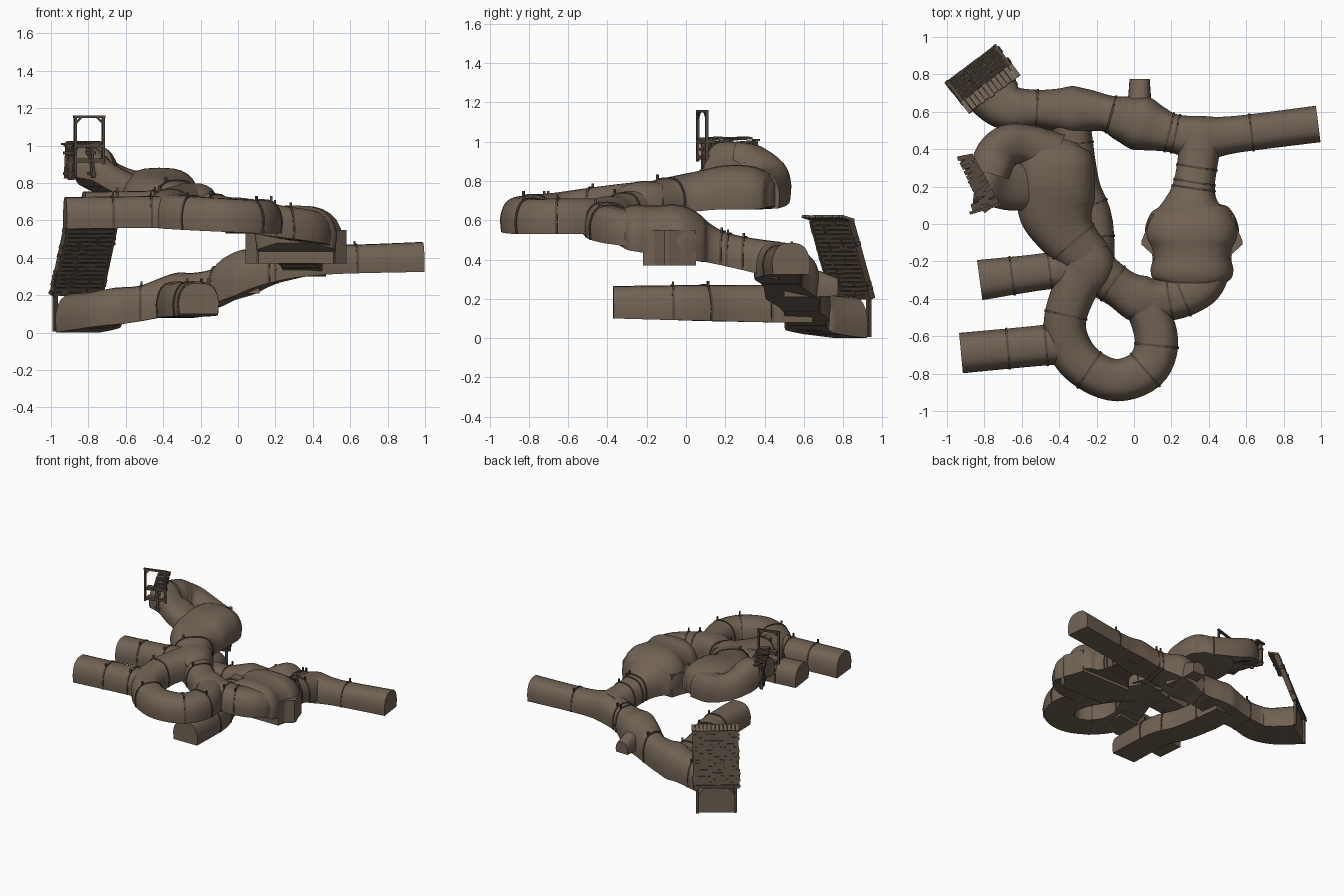
import bpy, bmesh, math, random
from mathutils import Vector, Matrix

random.seed(4)
if "Cube" in bpy.data.objects:
    bpy.data.objects.remove(bpy.data.objects["Cube"])


def material(name, rgb):
    m = bpy.data.materials.new(name)
    m.use_nodes = True
    m.diffuse_color = (*rgb, 1)
    m.node_tree.nodes["Principled BSDF"].inputs["Base Color"].default_value = (*rgb, 1)
    return m


ROCK = material("brown rock", (0.165, 0.122, 0.088))
TIMBER = material("dark timber", (0.09, 0.066, 0.048))


def finish(bm, name, mat, smooth=False):
    bmesh.ops.recalc_face_normals(bm, faces=bm.faces)
    me = bpy.data.meshes.new(name)
    bm.to_mesh(me)
    bm.free()
    me.materials.append(mat)
    ob = bpy.data.objects.new(name, me)
    bpy.context.collection.objects.link(ob)
    if smooth:
        bpy.ops.object.select_all(action='DESELECT')
        ob.select_set(True)
        bpy.context.view_layer.objects.active = ob
        bpy.ops.object.shade_smooth_by_angle(angle=math.radians(45))


def arch(bm, p, d, w, h, n=14):
    """Flat floored arch section at p, facing along d."""
    side = Vector((-d.y, d.x, 0)).normalized()
    ring = []
    for i in range(n + 1):
        a = math.pi * i / n
        c, s = math.cos(a), math.sin(a)
        u = math.copysign(abs(c) ** 0.7, c) * w
        if i in (0, n):
            u *= 0.93
        ring.append(bm.verts.new(p + side * u + Vector((0, 0, h * abs(s) ** 0.7))))
    return ring


def skin(bm, rings):
    for a, b in zip(rings, rings[1:]):
        for i in range(len(a)):
            j = (i + 1) % len(a)
            bm.faces.new((a[i], a[j], b[j], b[i]))
    bm.faces.new(rings[0])
    bm.faces.new(rings[-1])


def spline(pts, t):
    """Catmull-Rom through rows of x, y, floor height, half width, height."""
    i = min(int(t), len(pts) - 2)
    f = t - i
    a, b, c, d = (pts[max(0, min(len(pts) - 1, i + k))] for k in (-1, 0, 1, 2))
    return [0.5 * (2 * q + (r - p) * f + (2 * p - 5 * q + 4 * r - s) * f * f
                   + (3 * q - p - 3 * r + s) * f ** 3) for p, q, r, s in zip(a, b, c, d)]


def frame(pts, t):
    end = len(pts) - 1
    q = spline(pts, t)
    a, b = spline(pts, max(0, t - 0.05)), spline(pts, min(end, t + 0.05))
    d = Vector((b[0] - a[0], b[1] - a[1], 0)).normalized()
    return Vector(q[:3]), d, q[3], q[4]


def box(bm, centre, size, rot):
    mat = Matrix.Translation(centre) @ rot.to_4x4() @ Matrix.Diagonal((*size, 1))
    bmesh.ops.create_cube(bm, size=1, matrix=mat)


def tunnel(name, pts, supports=()):
    steps = 5 * (len(pts) - 1)
    bm = bmesh.new()
    skin(bm, [arch(bm, *frame(pts, i / 5)) for i in range(steps + 1)])
    finish(bm, name, ROCK, True)
    if not supports:
        return
    # timber hoops with a short peg on the roof
    bm = bmesh.new()
    for t in supports:
        p, d, w, h = frame(pts, t)
        skin(bm, [arch(bm, p + d * o, d, w + 0.005, h + 0.005) for o in (-0.006, 0.006)])
        side = Vector((-d.y, d.x, 0))
        rot = Matrix((d, side, Vector((0, 0, 1)))).transposed()
        box(bm, p + side * w * 0.5 + Vector((0, 0, h)), (0.01, 0.012, 0.04), rot)
    finish(bm, name + "_supports", TIMBER)


# Lower level
tunnel("lower_tunnel", [
    (-.86, .84, .0, .15, .21), (-.75, .69, .02, .145, .2), (-.66, .62, .04, .125, .2),
    (-.53, .615, .06, .105, .19), (-.42, .61, .08, .115, .21), (-.33, .605, .09, .135, .23),
    (-.24, .605, .11, .115, .21), (-.14, .59, .13, .1, .21), (-.06, .565, .17, .125, .235),
    (.03, .54, .2, .15, .245), (.12, .51, .24, .125, .2), (.21, .485, .27, .105, .18),
    (.36, .46, .3, .12, .19), (.55, .48, .315, .1, .155),
    (.985, .535, .325, .1, .16)], (3.1, 7.2, 10.8, 11.1, 13.2))
tunnel("lower_branch", [
    (-.34, .64, .08, .1, .2), (-.33, .45, .08, .11, .19), (-.29, .2, .085, .11, .185),
    (-.22, 0, .09, .11, .18), (-.21, -.37, .1, .11, .165)], (1.1, 2.6, 3.2))
tunnel("side_niche", [(.03, .5, .21, .09, .2), (.03, .66, .21, .065, .14),
                      (.03, .775, .215, .055, .09)])

# Middle level with the large chamber
tunnel("large_chamber", [
    (.36, .48, .3, .12, .19), (.34, .33, .34, .11, .17), (.32, .2, .37, .115, .17),
    (.31, .12, .385, .15, .2), (.31, .07, .39, .215, .24), (.31, .0, .4, .25, .27),
    (.31, -.07, .41, .255, .27), (.31, -.13, .42, .225, .255), (.31, -.19, .43, .215, .245),
    (.31, -.25, .44, .225, .24), (.31, -.3, .45, .205, .22), (.31, -.35, .48, .11, .16)],
    (1.2, 1.8, 2.1))
tunnel("chamber_passage", [
    (.41, -.23, .46, .11, .18), (.36, -.32, .48, .12, .18), (.26, -.385, .5, .115, .175),
    (.14, -.41, .52, .115, .18), (.03, -.4, .54, .13, .18), (-.08, -.34, .56, .11, .17),
    (-.25, -.22, .6, .13, .18)], (2, 2.6, 5.2))
bm = bmesh.new()
half = [(.2, -.22), (.215, -.16), (.27, -.11), (.27, -.09), (.245, -.03), (.22, .05)]
outline = half + [(-x, y) for x, y in reversed(half)]
skin(bm, [[bm.verts.new((.31 + x, y, z)) for x, y in outline] for z in (.37, .55)])
finish(bm, "chamber_pit", ROCK)

# Loop and the front galleries
tunnel("loop_tunnel", [
    (.02, -.38, .53, .11, .18), (.09, -.5, .53, .115, .18), (.12, -.65, .53, .118, .18),
    (.06, -.78, .53, .118, .18), (-.09, -.835, .54, .115, .18), (-.24, -.78, .55, .115, .18),
    (-.34, -.67, .56, .12, .18), (-.37, -.53, .58, .115, .18), (-.33, -.38, .6, .12, .18),
    (-.25, -.2, .61, .14, .19)], (2, 3, 5, 7.3))
tunnel("front_gallery", [(-.3, -.63, .56, .12, .17), (-.5, -.65, .56, .11, .17),
                         (-.925, -.69, .555, .11, .17)], (.9, 1.4))
tunnel("second_gallery", [(-.22, -.22, .61, .13, .18), (-.45, -.25, .6, .1, .16),
                          (-.825, -.3, .6, .11, .155)], (1, 1.5))
tunnel("junction_vault", [(-.25, -.37, .6, .08, .14), (-.25, -.31, .6, .13, .18),
                          (-.25, -.22, .6, .155, .2), (-.25, -.12, .61, .12, .18)])

# Upper level
tunnel("upper_chamber", [
    (-.23, -.2, .61, .13, .18), (-.35, -.07, .64, .155, .18), (-.41, .06, .65, .205, .2),
    (-.42, .2, .655, .215, .225), (-.42, .34, .655, .21, .22), (-.41, .42, .66, .18, .18),
    (-.4, .46, .67, .1, .12)], (.8,))
tunnel("upper_tunnel", [
    (-.42, .36, .66, .13, .19), (-.56, .42, .68, .11, .19), (-.67, .42, .73, .115, .19),
    (-.74, .36, .78, .115, .2), (-.77, .27, .82, .11, .18)])
tunnel("portal_tunnel", [
    (-.52, .2, .68, .13, .15), (-.66, .2, .75, .13, .15), (-.76, .21, .81, .12, .18),
    (-.85, .22, .83, .125, .17)])

# Leaning plank wall above the lower entrance
along = Vector((.8, .6, 0))
out = Vector((-.6, .8, 0))
low, high = Vector((-.865, .85, .2)), Vector((-.78, .74, .6))
up = (high - low).normalized()
rot = Matrix((along, up, along.cross(up))).transposed()
flat = Matrix((along, out, Vector((0, 0, 1)))).transposed()
bm = bmesh.new()
rows = 18
length = (high - low).length
box(bm, (low + high) / 2, (.33, length, .014), rot)
for r in range(rows):
    base = low.lerp(high, (r + .5) / rows)
    for c in range(3):
        tilt = Matrix.Rotation(random.uniform(-.06, .06), 3, 'Z')
        box(bm, base + along * ((c - 1) * .113 + random.uniform(-.01, .01)),
            (.11, .019, .03), rot @ tilt)
for s in (-1, 1):
    box(bm, (low + high) / 2 + along * s * .16, (.016, length, .035), rot)
finish(bm, "plank_wall", TIMBER)

# Crown of short boards leaning back from the wall top
bm = bmesh.new()
lean = flat @ Matrix.Rotation(-.25, 3, 'X')
for i in range(12):
    box(bm, high - out * .02 + along * (i - 5.5) * .029 + Vector((0, 0, .01)),
        (.026, random.uniform(.07, .085), .014), lean)
finish(bm, "wall_crown", ROCK)

# Timber frame around the lower entrance
bm = bmesh.new()
mouth = Vector((-.865, .847, 0))
for s in (-1, 1):
    box(bm, mouth + along * s * .14 + Vector((0, 0, .115)), (.02, .02, .22), flat)
box(bm, mouth + Vector((0, 0, .22)), (.32, .03, .022), flat)
finish(bm, "entrance_frame", TIMBER)

# Upright boards on the upper portal, topped by an uneven row of flat ones
bm = bmesh.new()
a, b = Vector((-.915, .35, .91)), Vector((-.78, .09, .91))
run = (b - a).normalized()
face = Matrix((run, Vector((-run.y, run.x, 0)), Vector((0, 0, 1)))).transposed()
for i in range(13):
    spot = a.lerp(b, i / 12)
    tilt = Matrix.Rotation(random.uniform(-.1, .1), 3, 'X')
    box(bm, spot, (.025, .016, random.uniform(.16, .19)), face @ tilt)
    turn = Matrix.Rotation(random.uniform(-.3, .3), 3, 'Z')
    box(bm, spot + face.col[1] * .015 + Vector((0, 0, random.uniform(.09, .11))),
        (.024, random.uniform(.08, .1), .012), face @ turn)
for z in (-.06, .05):
    box(bm, (a + b) / 2 + Vector((0, 0, z)), (.32, .035, .016), face)
finish(bm, "portal_boards", TIMBER)

# Hoist frame and its platform
bm = bmesh.new()
p, q = Vector((-.87, .06, 0)), Vector((-.72, .105, 0))
beam = (q - p).normalized()
turn = Matrix((beam, Vector((-beam.y, beam.x, 0)), Vector((0, 0, 1)))).transposed()
for foot in (p, q):
    box(bm, foot + Vector((0, 0, 1.03)), (.014, .014, .26), turn)
box(bm, (p + q) / 2 + Vector((0, 0, 1.155)), (.175, .016, .014), turn)
for foot, s in ((p, 1), (q, -1)):
    box(bm, foot + beam * s * .018 + Vector((0, 0, 1.135)), (.045, .01, .01),
        turn @ Matrix.Rotation(s * -.78, 3, 'Y'))
for z in (.92, 1.0):
    box(bm, (p + q) / 2 + Vector((0, .02, z)), (.15, .05, .02), turn)
finish(bm, "hoist_frame", TIMBER)
